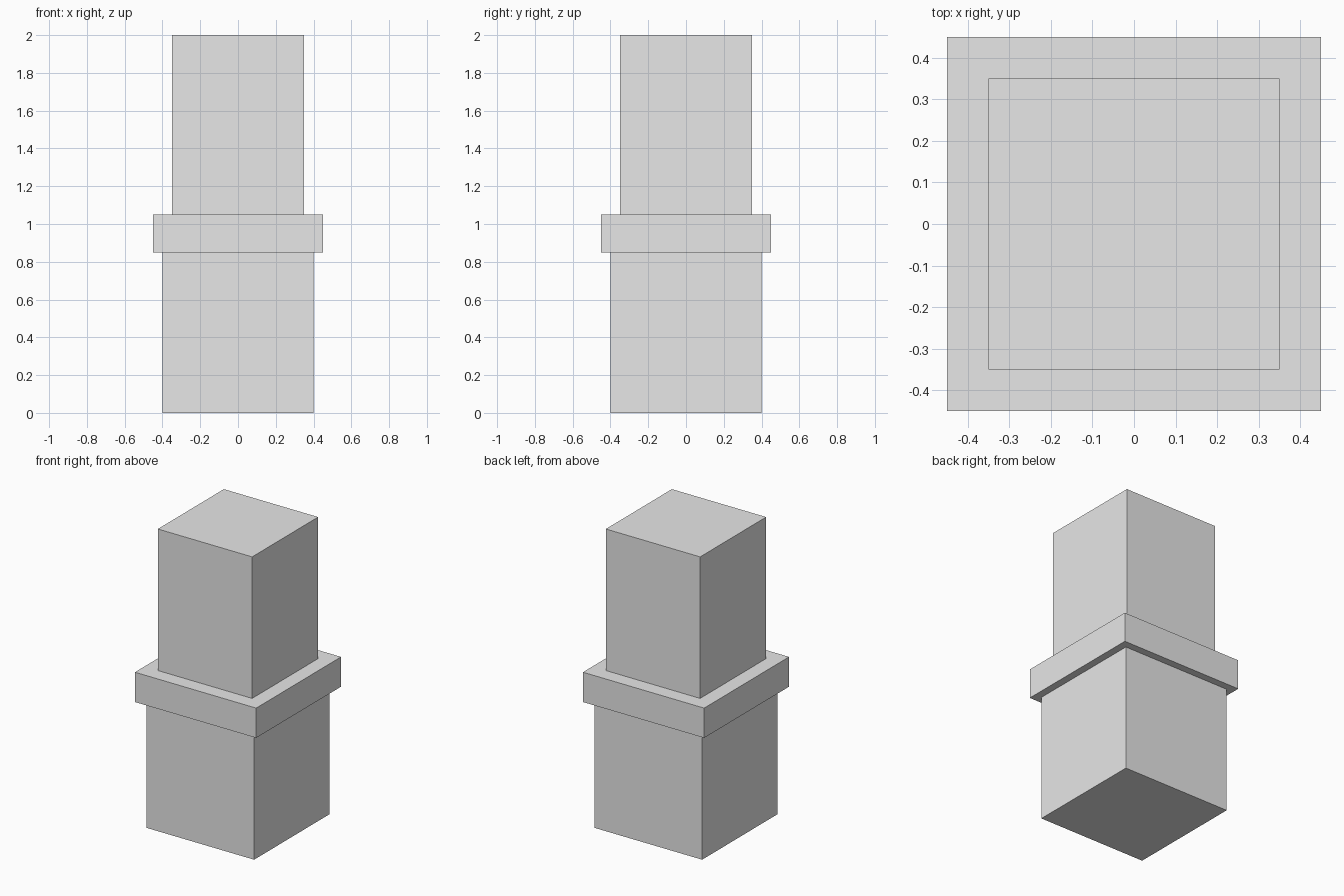
import bpy

default = bpy.data.objects.get("Cube")
if default:
    bpy.data.objects.remove(default, do_unlink=True)

# Single plain grey
GREY = (0.8, 0.8, 0.8, 1.0)
grey = bpy.data.materials.new("light_grey")
grey.use_nodes = True
grey.diffuse_color = GREY
bsdf = next(n for n in grey.node_tree.nodes if n.type == 'BSDF_PRINCIPLED')
bsdf.inputs["Base Color"].default_value = GREY


def block(name, width, bottom, top):
    """Square block centred on the vertical axis."""
    bpy.ops.mesh.primitive_cube_add(size=1, location=(0, 0, (bottom + top) / 2))
    obj = bpy.context.object
    obj.name = obj.data.name = name
    obj.scale = (width, width, top - bottom)
    bpy.ops.object.transform_apply(location=False, rotation=False, scale=True)
    obj.data.materials.append(grey)
    return obj


# Stacked base, projecting collar and narrower upper shaft
block("lower_base", 0.8, 0.0, 0.85)
block("middle_collar", 0.9, 0.85, 1.05)
block("upper_shaft", 0.7, 1.05, 2.0)
